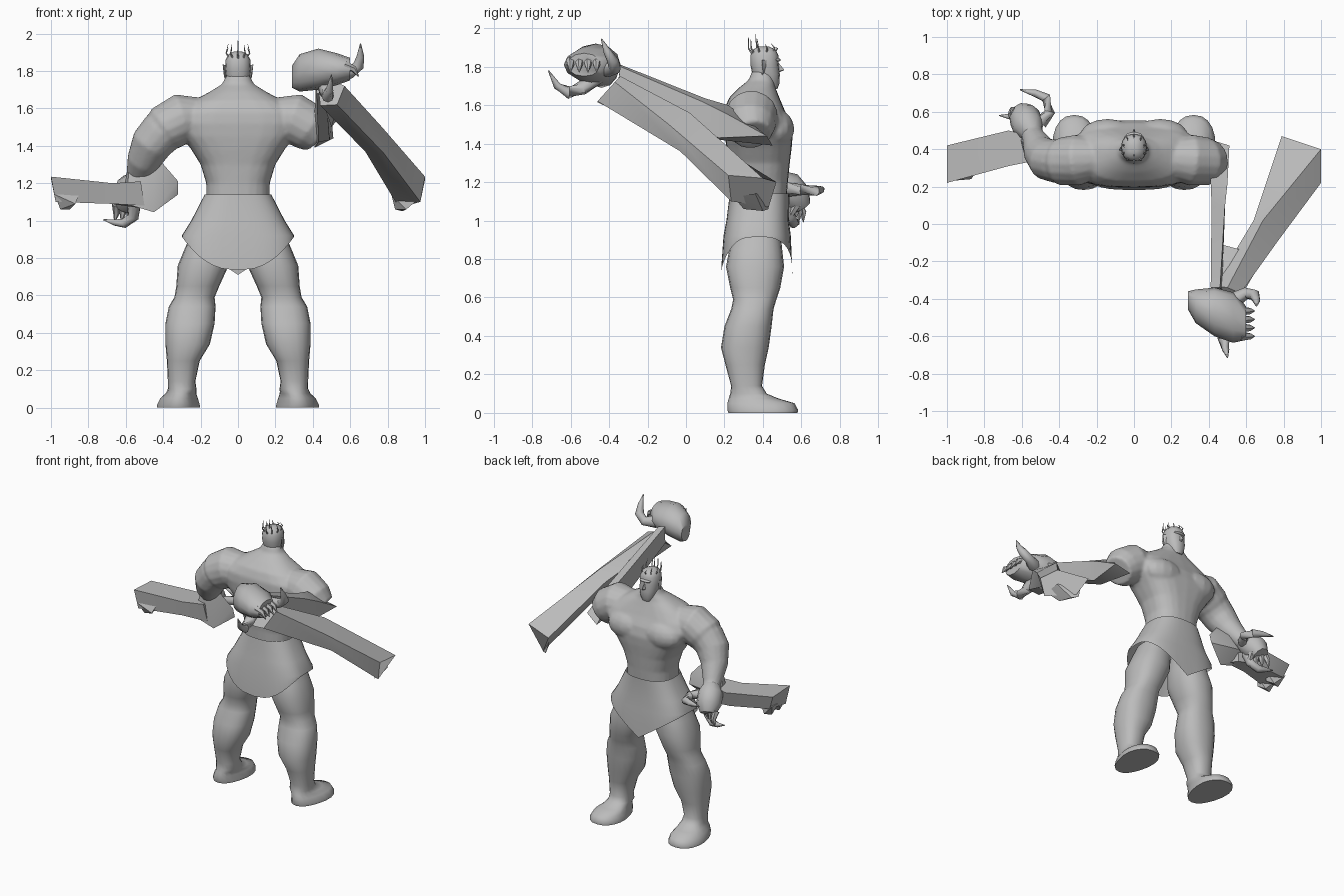
import bpy, bmesh, math
from mathutils import Vector, Matrix

grey = bpy.data.materials.new("stone grey")
grey.diffuse_color = (0.5, 0.5, 0.5, 1)


def finish(name, bm, angle=50):
    bmesh.ops.recalc_face_normals(bm, faces=bm.faces)
    me = bpy.data.meshes.new(name)
    bm.to_mesh(me)
    bm.free()
    me.materials.append(grey)
    ob = bpy.data.objects.new(name, me)
    bpy.context.collection.objects.link(ob)
    bpy.ops.object.select_all(action='DESELECT')
    bpy.context.view_layer.objects.active = ob
    ob.select_set(True)
    bpy.ops.object.shade_smooth_by_angle(angle=math.radians(angle))
    return ob


def skin(name, rings, angle=50, caps=True):
    """Join a list of equal-length point rings into a surface."""
    bm = bmesh.new()
    vs = [[bm.verts.new(p) for p in r] for r in rings]
    n = len(vs[0])
    for a, b in zip(vs, vs[1:]):
        for i in range(n):
            j = (i + 1) % n
            bm.faces.new((a[i], a[j], b[j], b[i]))
    if caps:
        bm.faces.new(vs[0])
        bm.faces.new(vs[-1])
    return finish(name, bm, angle)


def oval(z, x0, x1, y0, y1, n=20, power=0.85):
    pts = []
    for i in range(n):
        a = 2 * math.pi * i / n
        c, s = math.cos(a), math.sin(a)
        c = math.copysign(abs(c) ** power, c)
        s = math.copysign(abs(s) ** power, s)
        pts.append(((x0 + x1) / 2 + c * (x1 - x0) / 2, (y0 + y1) / 2 + s * (y1 - y0) / 2, z))
    return pts


def tube(name, path, n=12):
    """Round limb through (x, y, z, radius) points."""
    rings, pts = [], [Vector(p[:3]) for p in path]
    for i, p in enumerate(pts):
        d = (pts[min(i + 1, len(pts) - 1)] - pts[max(i - 1, 0)]).normalized()
        u = d.cross(Vector((0.1, 1, 0.2))).normalized()
        v = d.cross(u)
        r = path[i][3]
        rings.append([p + r * (math.cos(2 * math.pi * k / n) * u + math.sin(2 * math.pi * k / n) * v)
                      for k in range(n)])
    return skin(name, rings)


def hull(name, points, angle=30):
    bm = bmesh.new()
    for p in points:
        bm.verts.new(p)
    res = bmesh.ops.convex_hull(bm, input=bm.verts)
    bmesh.ops.delete(bm, geom=list({g for g in res["geom_interior"] if isinstance(g, bmesh.types.BMVert)}),
                     context='VERTS')
    return finish(name, bm, angle)


def ball(name, centre, size):
    bm = bmesh.new()
    bmesh.ops.create_uvsphere(bm, u_segments=14, v_segments=9, radius=1,
                              matrix=Matrix.Translation(centre) @ Matrix.Diagonal((*size, 1)))
    return finish(name, bm)


def fuse(name, parts, voxel=0.011, smooth=4):
    """Merge overlapping parts into one continuous skin."""
    bpy.ops.object.select_all(action='DESELECT')
    for p in parts:
        p.select_set(True)
    bpy.context.view_layer.objects.active = parts[0]
    bpy.ops.object.join()
    parts[0].name = name
    m = parts[0].modifiers.new("fuse", 'REMESH')
    m.mode, m.voxel_size, m.use_smooth_shade = 'VOXEL', voxel, True
    m = parts[0].modifiers.new("soften", 'SMOOTH')
    m.factor, m.iterations = 0.5, smooth


# Torso and neck: z, half width, back y, front y, squareness
torso = [(1.08, .17, .24, .52, .8), (1.2, .17, .235, .53, .8), (1.3, .20, .225, .54, .75), (1.38, .25, .21, .55, .7),
         (1.45, .30, .20, .555, .65), (1.52, .33, .195, .54, .65), (1.58, .31, .2, .51, .65),
         (1.64, .24, .225, .485, .75), (1.69, .15, .275, .465, .85), (1.73, .085, .325, .46, .9),
         (1.78, .06, .345, .45, .9)]
body = [skin("torso", [oval(z, -w, w, b, f, 24, p) for z, w, b, f, p in torso])]

# Chest muscles, shoulders and upper arms
for s in (-1, 1):
    body.append(ball("chest_muscle", (s * .14, .475, 1.475), (.15, .088, .10)))
    body.append(tube("upper_arm", [(s * .20, .35, 1.55, .11), (s * .30, .342, 1.545, .137), (s * .385, .335, 1.495, .13),
                                   (s * .435, .345, 1.445, .10)], 16))

# Lowered forearm
body.append(tube("lowered_forearm", [(-.40, .335, 1.48, .12), (-.462, .345, 1.41, .112), (-.505, .39, 1.32, .09),
                                     (-.54, .47, 1.22, .06), (-.55, .50, 1.19, .06)], 16))
fuse("upper_body", body)

# Head, nose, brow, ears
head = [(1.685, .035, .41, .475), (1.71, .052, .36, .485), (1.76, .064, .345, .488), (1.81, .069, .335, .482),
        (1.86, .066, .335, .48), (1.89, .05, .35, .465), (1.905, .02, .38, .43)]
skin("head", [oval(z, -w, w, b, f, 16) for z, w, b, f in head])
hull("nose", [(0, .478, 1.825), (-.016, .47, 1.775), (.016, .47, 1.775), (0, .512, 1.782), (0, .47, 1.765)])
ball("brow", (0, .472, 1.835), (.045, .02, .011))
for s in (-1, 1):
    hull("ear", [(s * .06, .41, 1.77), (s * .06, .43, 1.83), (s * .082, .395, 1.835), (s * .075, .40, 1.77),
                 (s * .06, .39, 1.73)])

# Thin hair spikes
for i in range(10):
    a = 2 * math.pi * (i + .5) / 10
    c, s = math.cos(a), math.sin(a)
    tip = 1.925 - .02 * s + .012 * (i % 2)
    tube("hair_spike", [(.045 * c, .40 + .055 * s, 1.865, .006), (.066 * c, .40 + .075 * s, 1.895, .004),
                        (.055 * c, .39 + .065 * s, tip, .001)], 5)
tube("top_spike", [(0, .37, 1.89, .005), (0, .36, 1.97, .001)], 5)

# Kilt: curved flap behind, pointed flap in front, slit high at the sides
kilt = [oval(z, -w, w, b, f, 40, p) for z, w, b, f, p in
        [(1.14, .178, .228, .538, .8), (1.0, .25, .21, .535, .72), (.92, .30, .195, .545, .68)]]
hem = oval(0, -.30, .30, .182, .553, 40, .68)
kilt.append([(x, y, .735 + .18 * (abs(x) / .30) ** 2.4 if y < .367 else .71 + .205 * abs(x) / .30)
             for x, y, z in hem])
skin("kilt", kilt, caps=False)

# Legs with feet: z, inner x, outer x, back y, front y
leg = [(.95, .04, .24, .25, .49), (.85, .04, .285, .225, .50), (.76, .05, .322, .208, .51), (.65, .10, .33, .23, .49),
       (.59, .125, .34, .245, .47), (.54, .12, .37, .235, .455), (.45, .125, .388, .20, .445),
       (.34, .15, .388, .182, .43), (.25, .205, .38, .205, .41), (.14, .228, .375, .235, .395),
       (.10, .222, .375, .23, .42), (.075, .215, .395, .222, .48), (.05, .21, .42, .215, .565),
       (.015, .2, .438, .215, .583), (0, .2, .438, .22, .58)]
for s in (-1, 1):
    rings = [oval(z, *sorted((s * a, s * b)), c, d, 20) for z, a, b, c, d in leg]
    for k in range(-4, 0):  # narrow the heel
        rings[k] = [(s * .31 + (x - s * .31) * min(1, .72 + 1.3 * (y - .215)), y, z) for x, y, z in rings[k]]
    skin("leg", rings)

# Lowered sleeve and hand
hull("lowered_cuff", [(-.58, .40, 1.30), (-.45, .36, 1.36), (-.32, .40, 1.21), (-.32, .42, 1.14),
                      (-.45, .36, 1.045), (-.60, .36, 1.09), (-.62, .48, 1.15), (-.5, .45, 1.25)], 40)
skin("lowered_sleeve", [
    [(-.52, .46, 1.21), (-.52, .34, 1.21), (-.50, .36, 1.08), (-.54, .44, 1.07)],
    [(-.67, .50, 1.20), (-.67, .31, 1.20), (-.68, .33, 1.09), (-.68, .46, 1.09)],
    [(-1.0, .42, 1.225), (-1.0, .22, 1.235), (-.975, .235, 1.10), (-.96, .40, 1.12)]], 30)
for y in (.27, .36):
    hull("sleeve_lobe", [(-.98, y - .04, 1.14), (-.98, y + .04, 1.14), (-.85, y, 1.14), (-.95, y, 1.06),
                         (-.90, y + .02, 1.06), (-.87, y - .03, 1.09)])
hand = [tube("lowered_palm", [(-.54, .47, 1.22, .05), (-.565, .52, 1.18, .085), (-.585, .57, 1.12, .085),
                              (-.60, .60, 1.07, .055)], 10)]
tube("lowered_thumb", [(-.50, .54, 1.16, .04), (-.45, .60, 1.16, .03), (-.47, .675, 1.155, .028),
                       (-.53, .70, 1.16, .02), (-.61, .718, 1.165, .003)], 8)
tube("lowered_hook", [(-.56, .51, 1.10, .04), (-.56, .54, 1.02, .03), (-.61, .56, .985, .026),
                      (-.66, .575, .99, .017), (-.72, .58, 1.005, .003)], 8)
for i in range(4):
    x = -.65 + .035 * i
    tube("lowered_claw", [(x, .58, 1.09, .025), (x, .61 - .02 * i, 1.04, .018), (x - .01, .61 - .025 * i, .99, .002)], 6)

# Raised arm, stretched back to the hand
skin("raised_forearm", [
    [(.41, .22, 1.60), (.50, .22, 1.55), (.51, .42, 1.44), (.41, .45, 1.39)],
    [(.415, .10, 1.635), (.485, .08, 1.62), (.49, .17, 1.43), (.43, .17, 1.42)],
    [(.41, -.34, 1.81), (.46, -.34, 1.80), (.47, -.36, 1.68), (.42, -.36, 1.68)]], 30)
skin("raised_sleeve", [
    [(.43, -.33, 1.70), (.50, -.34, 1.75), (.57, -.37, 1.72), (.53, -.46, 1.62), (.44, -.46, 1.615)],
    [(.64, .02, 1.48), (.69, .02, 1.56), (.77, -.09, 1.50), (.78, -.03, 1.36), (.68, .05, 1.37)],
    [(.79, .47, 1.20), (1.0, .40, 1.22), (1.0, .22, 1.235), (.975, .235, 1.10), (.86, .43, 1.07)]], 50)
hull("sleeve_web", [(.43, -.33, 1.70), (.56, -.36, 1.72), (.47, -.11, 1.60), (.58, -.14, 1.60), (.50, -.12, 1.50)])
hull("raised_lobe", [(.97, .25, 1.12), (.97, .36, 1.14), (.82, .42, 1.14), (.88, .40, 1.05), (.84, .43, 1.06),
                     (.90, .30, 1.06)])
palm = [(.29, -.41, 1.77, .05, .06), (.33, -.44, 1.79, .09, .10), (.43, -.47, 1.81, .13, .11),
        (.53, -.50, 1.81, .135, .085), (.60, -.53, 1.81, .09, .06)]
skin("raised_palm", [[(x, y + ry * math.cos(a * math.pi / 6), z + rz * math.sin(a * math.pi / 6))
                      for a in range(12)] for x, y, z, ry, rz in palm])
tube("raised_thumb", [(.53, -.41, 1.79, .045), (.60, -.37, 1.79, .032), (.645, -.38, 1.83, .03),
                      (.655, -.41, 1.88, .02), (.655, -.44, 1.945, .003)], 8)
tube("raised_hook", [(.46, -.46, 1.75, .045), (.47, -.54, 1.69, .038), (.48, -.61, 1.665, .033),
                     (.49, -.67, 1.70, .02), (.50, -.715, 1.78, .003)], 8)
for i in range(4):
    y = -.60 + .045 * i
    tube("raised_claw", [(.57, y, 1.83, .025), (.62, y, 1.81, .018), (.645, y, 1.77, .002)], 6)
